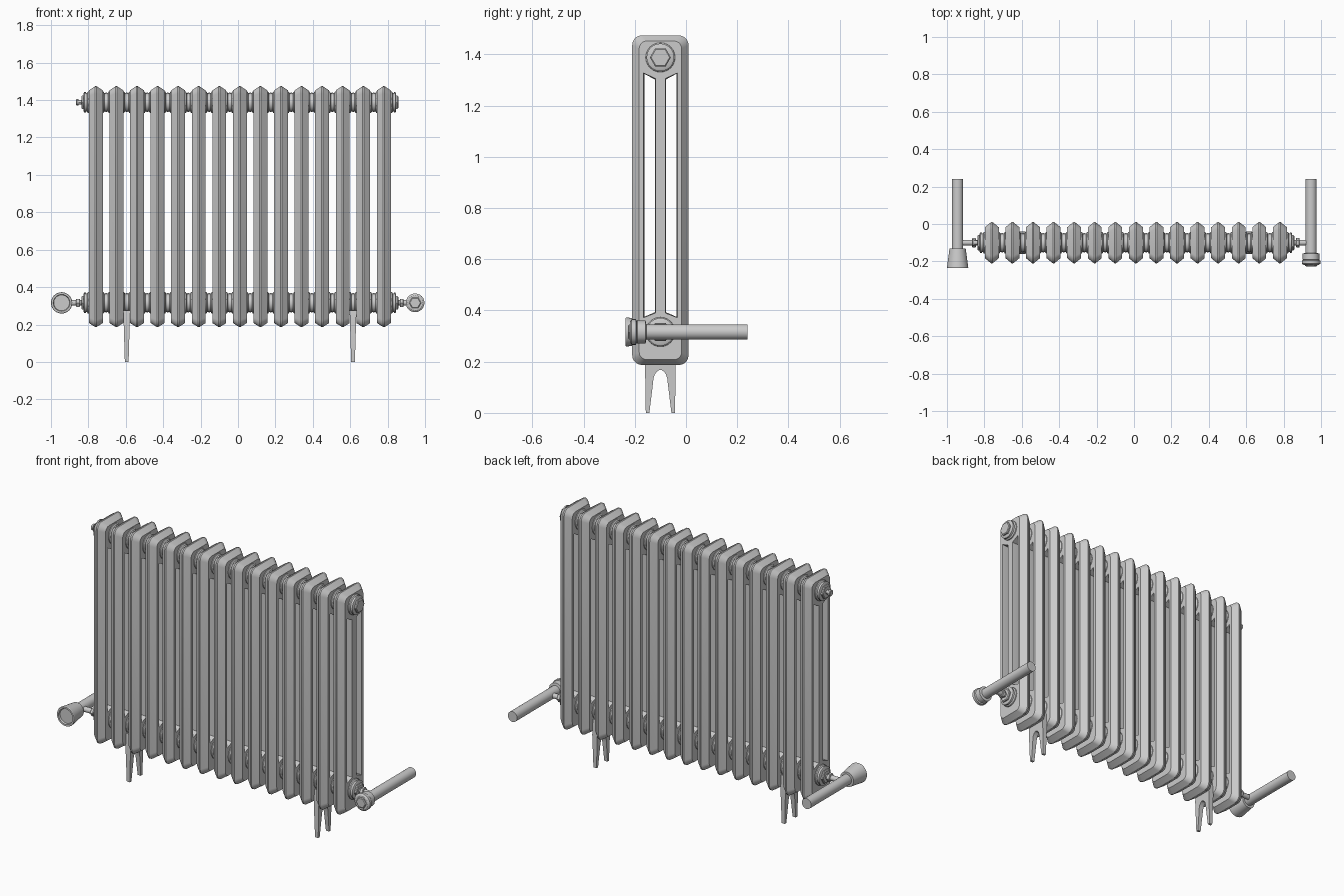
import bpy, bmesh, math
from mathutils import Matrix, Vector

if "Cube" in bpy.data.objects:
    bpy.data.objects.remove(bpy.data.objects["Cube"])

CY, Z_LO, Z_HI = -0.10, 0.316, 1.388      # depth centre and the two hub heights
PITCH, X0, COUNT = 0.11, -0.76, 15
XS = [X0 + PITCH * i for i in range(COUNT)]


def finish(name, bm, angle=30):
    bmesh.ops.recalc_face_normals(bm, faces=bm.faces)
    me = bpy.data.meshes.new(name)
    bm.to_mesh(me)
    bm.free()
    ob = bpy.data.objects.new(name, me)
    bpy.context.collection.objects.link(ob)
    bpy.ops.object.select_all(action='DESELECT')
    ob.select_set(True)
    bpy.context.view_layer.objects.active = ob
    bpy.ops.object.shade_smooth_by_angle(angle=math.radians(angle))
    return ob


def copy(ob, name, loc):
    c = bpy.data.objects.new(name, ob.data)
    c.location = loc
    bpy.context.collection.objects.link(c)


def bridge(bm, a, b):
    for i in range(len(a)):
        j = (i + 1) % len(a)
        bm.faces.new((a[i], a[j], b[j], b[i]))


def lathe(name, pts, loc, axis='X', n=24):
    """Spin (distance along axis, radius) points around the axis, capping both ends."""
    bm = bmesh.new()
    rings = []
    for d, r in pts:
        ring = []
        for k in range(n):
            a = 2 * math.pi * k / n
            u, v = r * math.cos(a), r * math.sin(a)
            ring.append(bm.verts.new((d, u, v) if axis == 'X' else (u, d, v)))
        rings.append(ring)
    for a, b in zip(rings, rings[1:]):
        bridge(bm, a, b)
    bm.faces.new(rings[0])
    bm.faces.new(rings[-1])
    ob = finish(name, bm)
    ob.location = loc
    return ob


def rounded_rect(hy, z0, z1, r, seg=5):
    out = []
    for cy, cz, a0 in ((hy - r, z1 - r, 0), (r - hy, z1 - r, 90),
                       (r - hy, z0 + r, 180), (hy - r, z0 + r, 270)):
        for k in range(seg + 1):
            a = math.radians(a0 + 90 * k / seg)
            out.append((cy + r * math.cos(a), cz + r * math.sin(a)))
    return out


def slot(s, g):
    # opening beside the central column, shrunk by g
    return [(s * (0.019 + g), 0.390 + g), (s * (0.066 - g), 0.372 + g),
            (s * (0.066 - g), 1.327 - g), (s * (0.019 + g), 1.305 - g)]


# Column section: ridged rim, flat sides and two long openings
def make_section():
    bm = bmesh.new()

    def ring(x, pts):
        return [bm.verts.new((x, y, z)) for y, z in pts]
    hw = 0.037
    sides = {}
    for s in (-1, 1):
        loops = [ring(s * hw, rounded_rect(0.083, 0.208, 1.452, 0.03)),
                 ring(s * hw, slot(1, 0)), ring(s * hw, slot(-1, 0))]
        edges = [bm.edges.new((l[i], l[(i + 1) % len(l)])) for l in loops for i in range(len(l))]
        bmesh.ops.triangle_fill(bm, edges=edges, use_beauty=True)
        sides[s] = loops
    outer = rounded_rect(0.110, 0.187, 1.474, 0.038)
    rim = [ring(-0.004, outer), ring(0.004, outer)]
    bridge(bm, sides[-1][0], rim[0])
    bridge(bm, rim[0], rim[1])
    bridge(bm, rim[1], sides[1][0])
    for k, s in ((1, 1), (2, -1)):
        mid = ring(0, slot(s, 0.003))
        bridge(bm, sides[-1][k], mid)
        bridge(bm, mid, sides[1][k])
    return finish("column_section", bm, 20)


section = make_section()
section.location = (XS[0], CY, 0)
for i, x in enumerate(XS[1:], 2):
    copy(section, f"column_section_{i}", (x, CY, 0))

# Hubs joining neighbouring sections
hub_pts = [(-0.02, 0.058), (-0.014, 0.057), (-0.009, 0.049), (-0.004, 0.049), (-0.004, 0.053),
           (0.004, 0.053), (0.004, 0.049), (0.009, 0.049), (0.014, 0.057), (0.02, 0.058)]
mids = [x + PITCH / 2 for x in XS[:-1]]
hub = lathe("joining_hub", hub_pts, (mids[0], CY, Z_LO))
for z in (Z_LO, Z_HI):
    for x in mids:
        if (x, z) != (mids[0], Z_LO):
            copy(hub, "joining_hub", (x, CY, z))

# End bosses and hexagonal bushings
for side, s, x in (("left", -1, XS[0]), ("right", 1, XS[-1])):
    for level, z in (("lower", Z_LO), ("upper", Z_HI)):
        lathe(f"{side}_{level}_end_boss",
              [(s * d, r) for d, r in ((0.034, 0.058), (0.043, 0.057), (0.048, 0.05),
                                       (0.054, 0.05), (0.054, 0.054), (0.062, 0.054), (0.066, 0.046))],
              (x, CY, z))
        lathe(f"{side}_{level}_hex_bushing",
              [(s * d, r) for d, r in ((0.06, 0.041), (0.073, 0.041), (0.077, 0.036))],
              (x, CY, z), n=6)

# Bleed valve on the upper left, blanking face on the upper right
lathe("bleed_valve", [(-0.07, 0.012), (-0.092, 0.012), (-0.092, 0.018), (-0.102, 0.018),
                      (-0.105, 0.014)], (XS[0], CY, Z_HI), n=12)

# Valve tails with union nuts
for side, s, x, vx in (("left", -1, XS[0], -0.943), ("right", 1, XS[-1], 0.947)):
    length = abs(vx - x)
    lathe(f"{side}_valve_tail", [(s * 0.07, 0.015), (s * length, 0.015)], (x, CY, Z_LO), n=16)
    lathe(f"{side}_union_nut", [(s * 0.085, 0.021), (s * 0.088, 0.025), (s * 0.103, 0.025),
                                (s * 0.106, 0.021)], (x, CY, Z_LO), n=6)
    # supply pipe running to the wall
    lathe(f"{side}_supply_pipe", [(-0.16, 0.03), (0.24, 0.03)], (vx, 0, Z_LO), axis='Y')

# Left control handle: flared, with a dished face
lathe("control_handle", [(-0.13, 0.03), (-0.13, 0.043), (-0.232, 0.057), (-0.236, 0.055),
                         (-0.236, 0.045), (-0.226, 0.042)], (-0.943, 0, Z_LO), axis='Y', n=32)

# Right lockshield: collar, cap and hexagonal end
lathe("lockshield_collar", [(-0.155, 0.03), (-0.158, 0.045), (-0.190, 0.046), (-0.194, 0.040)],
      (0.947, 0, Z_LO), axis='Y', n=12)
lathe("lockshield_cap", [(-0.19, 0.038), (-0.196, 0.050), (-0.212, 0.050), (-0.219, 0.040)],
      (0.947, 0, Z_LO), axis='Y', n=24)
lathe("lockshield_hex", [(-0.21, 0.033), (-0.222, 0.033), (-0.226, 0.028)],
      (0.947, 0, Z_LO), axis='Y', n=6)


# Forked feet hanging under two of the hubs
def make_foot():
    arch = [(0.029 * math.cos(math.radians(a)), 0.115 + 0.053 * math.sin(math.radians(a)))
            for a in range(0, 181, 20)]
    prof = ([(-0.057, 0), (-0.06, 0.19), (-0.05, 0.275), (0.05, 0.275), (0.06, 0.19), (0.057, 0),
             (0.043, 0)] + arch + [(-0.043, 0)])
    bm = bmesh.new()
    rings = [[bm.verts.new((s * (0.010 + 0.03 * z), y, z)) for y, z in prof] for s in (-1, 1)]
    bridge(bm, *rings)
    for r in rings:
        edges = [bm.edges.get((r[i], r[(i + 1) % len(r)])) for i in range(len(r))]
        bmesh.ops.triangle_fill(bm, edges=edges, use_beauty=True)
    return finish("left_foot", bm)


foot = make_foot()
foot.location = (mids[1], CY, 0)
copy(foot, "right_foot", (mids[12], CY, 0))
